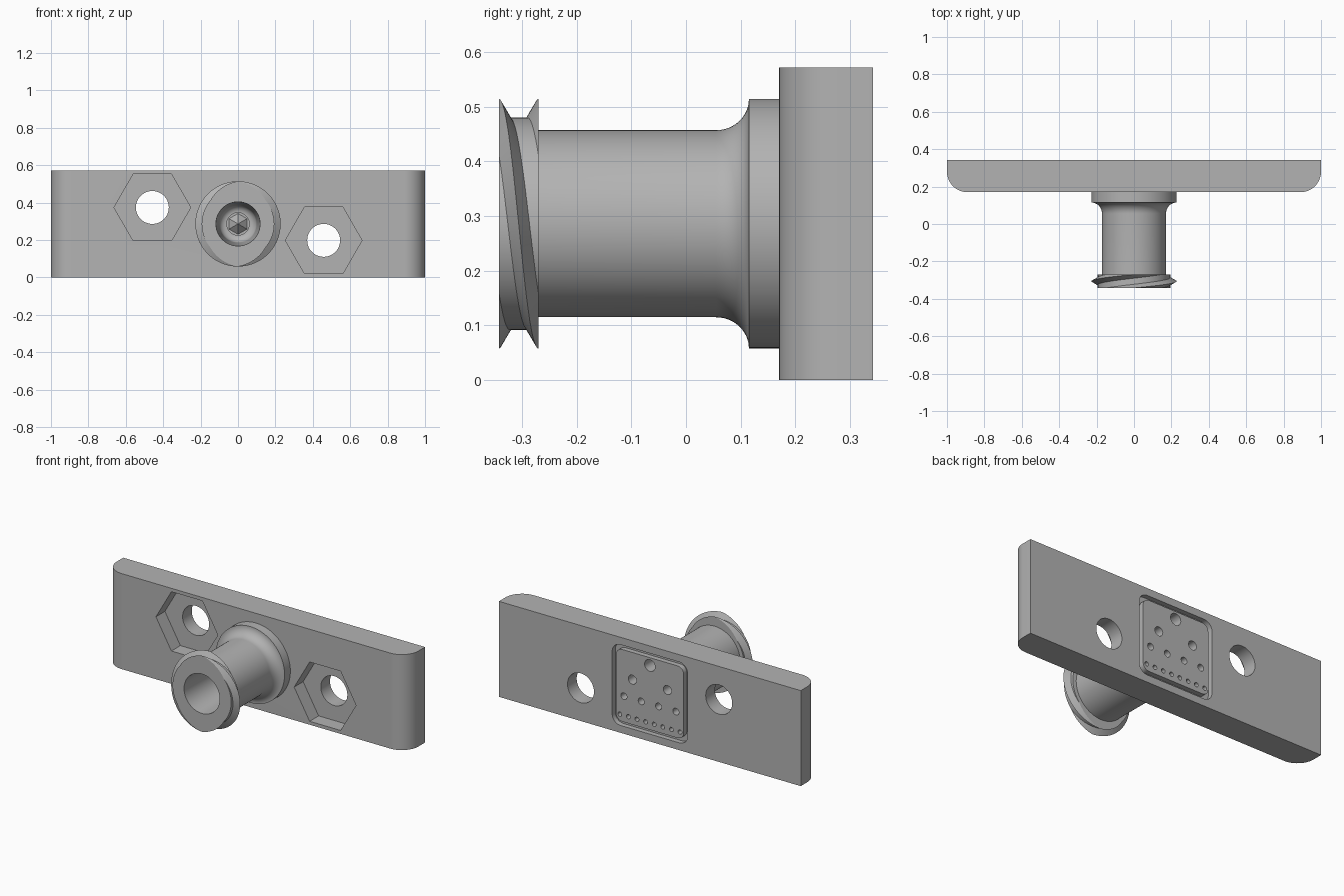
import bpy, bmesh
from math import sin, cos, pi, radians
from mathutils import Vector, Matrix

cube = bpy.data.objects.get("Cube")
if cube:
    bpy.data.objects.remove(cube, do_unlink=True)

grey = bpy.data.materials.new("plain grey")
grey.use_nodes = True
tone = (0.45, 0.45, 0.45, 1)
grey.diffuse_color = tone
grey.node_tree.nodes["Principled BSDF"].inputs["Base Color"].default_value = tone

FRONT, FACE, BACK = -0.342, 0.17, 0.342
SHANK_FRONT = -0.27
HEIGHT = 0.572
MID = HEIGHT / 2


def make(name, bm):
    bmesh.ops.recalc_face_normals(bm, faces=bm.faces[:])
    mesh = bpy.data.meshes.new(name)
    bm.to_mesh(mesh)
    bm.free()
    obj = bpy.data.objects.new(name, mesh)
    bpy.context.collection.objects.link(obj)
    mesh.materials.append(grey)
    return obj


def prism(name, outline, y0, y1):
    """Extrude an (x, z) outline along y."""
    bm = bmesh.new()
    face = bm.faces.new([bm.verts.new((x, y0, z)) for x, z in outline])
    top = bmesh.ops.extrude_face_region(bm, geom=[face])["geom"]
    verts = [v for v in top if isinstance(v, bmesh.types.BMVert)]
    bmesh.ops.translate(bm, verts=verts, vec=(0, y1 - y0, 0))
    return make(name, bm)


def ngon(x, z, r, n):
    return [(x + r * cos(2 * pi * i / n), z + r * sin(2 * pi * i / n)) for i in range(n)]


def rounded_rect(hx, hz, r, steps=8):
    pts = []
    for q, (sx, sz) in enumerate([(1, 1), (-1, 1), (-1, -1), (1, -1)]):
        for i in range(steps + 1):
            a = (q + i / steps) * pi / 2
            pts.append((sx * (hx - r) + r * cos(a), MID + sz * (hz - r) + r * sin(a)))
    return pts


def lathe(name, profile, segments=96):
    """Revolve an (r, y) profile around the stem axis."""
    bm = bmesh.new()
    verts = [bm.verts.new((r, y, MID)) for r, y in profile]
    edges = [bm.edges.new(pair) for pair in zip(verts, verts[1:])]
    bmesh.ops.spin(bm, geom=verts + edges, cent=(0, 0, MID), axis=(0, 1, 0),
                   angle=2 * pi, steps=segments)
    bmesh.ops.remove_doubles(bm, verts=bm.verts[:], dist=1e-5)
    return make(name, bm)


def cut(obj, cutter):
    mod = obj.modifiers.new("cut", "BOOLEAN")
    mod.operation, mod.solver, mod.object = "DIFFERENCE", "EXACT", cutter
    bpy.context.view_layer.objects.active = obj
    bpy.ops.object.modifier_apply(modifier=mod.name)
    bpy.data.objects.remove(cutter, do_unlink=True)


# Mounting bar with rounded front corners
R = 0.11
arc = [i * pi / 24 for i in range(13)]
right = [(1 - R + R * cos(a), FACE + R - R * sin(a)) for a in arc]
outline = [(1, BACK)] + right + [(-x, y) for x, y in reversed(right)] + [(-1, BACK)]
bm = bmesh.new()
base = bm.faces.new([bm.verts.new((x, y, 0)) for x, y in outline])
lift = bmesh.ops.extrude_face_region(bm, geom=[base])["geom"]
bmesh.ops.translate(bm, verts=[v for v in lift if isinstance(v, bmesh.types.BMVert)],
                    vec=(0, 0, HEIGHT))
bar = make("mounting_bar", bm)

# Hexagonal nut pockets and bolt holes, rotated copies of each other
for s in (-1, 1):
    x, z = s * 0.458, MID - s * 0.088
    cut(bar, prism("pocket_cutter", ngon(x, z, 0.205, 6), FACE - 0.1, FACE + 0.085))
    cut(bar, prism("bolt_cutter", ngon(x, z, 0.088, 48), FACE, BACK + 0.1))

# Seal groove around the outlet field
ring = prism("groove_cutter", rounded_rect(0.25, 0.242, 0.055), BACK - 0.03, BACK + 0.1)
cut(ring, prism("groove_core", rounded_rect(0.224, 0.216, 0.04), BACK - 0.1, BACK + 0.2))
cut(bar, ring)

# Outlet ports: each row doubles in count and shrinks
for count, z, spacing, r in [(1, 0.455, 0, 0.035), (2, 0.339, 0.232, 0.027),
                             (4, 0.225, 0.115, 0.02), (8, 0.11, 0.057, 0.013)]:
    for i in range(count):
        x = (i - (count - 1) / 2) * spacing
        cut(bar, prism("port_cutter", ngon(x, z, r, 24), BACK - 0.08, BACK + 0.1))

# Hollow stem: tapered bore, threaded collar, shank, fillet and flange
fillet = [(0.228 - 0.057 * cos(a), 0.055 + 0.06 * sin(a)) for a in arc]
shoulder = [(0.06 + 0.04 * cos(a), 0.06 + 0.04 * sin(a)) for a in reversed(arc)]
stem = lathe("stem", [(0, 0.13), (0.06, 0.13)] + shoulder +
             [(0.118, FRONT), (0.194, FRONT), (0.194, SHANK_FRONT), (0.171, SHANK_FRONT)] +
             fillet + [(0.228, FACE + 0.005), (0, FACE + 0.005)])

# Faceted cone at the bottom of the bore
bm = bmesh.new()
bmesh.ops.create_cone(bm, cap_ends=True, segments=6, radius1=0.058, radius2=0, depth=0.05,
                      matrix=Matrix.Translation((0, 0.107, MID)) @ Matrix.Rotation(pi / 2, 4, "X"))
make("bore_cone", bm)


# Two-start thread: triangular ridges trimmed flush with the collar ends
def thread(name, start):
    bm = bmesh.new()
    rings = []
    for k in range(-22, 83):
        t = k / 60
        a = start - t * pi
        y = FRONT + t * (SHANK_FRONT - FRONT)
        rings.append([bm.verts.new((r * cos(a), y + dy, MID + r * sin(a)))
                      for r, dy in [(0.185, -0.025), (0.228, 0), (0.185, 0.025)]])
    for p, q in zip(rings, rings[1:]):
        for i in range(3):
            j = (i + 1) % 3
            bm.faces.new((p[i], p[j], q[j], q[i]))
    bm.faces.new(rings[0])
    bm.faces.new(rings[-1])
    for y, d in ((FRONT, -1), (SHANK_FRONT, 1)):
        cutres = bmesh.ops.bisect_plane(bm, geom=bm.verts[:] + bm.edges[:] + bm.faces[:],
                                        plane_co=(0, y, 0), plane_no=(0, d, 0), clear_outer=True)
        edges = [e for e in cutres["geom_cut"] if isinstance(e, bmesh.types.BMEdge)]
        bmesh.ops.holes_fill(bm, edges=edges, sides=0)
    return make(name, bm)


parts = [bar, stem, thread("thread_start_a", pi / 2), thread("thread_start_b", -pi / 2)]

# Smooth the round surfaces, keep edges crisp
bpy.ops.object.select_all(action="DESELECT")
for part in parts:
    part.select_set(True)
bpy.context.view_layer.objects.active = bar
bpy.ops.object.shade_smooth_by_angle(angle=radians(25))
